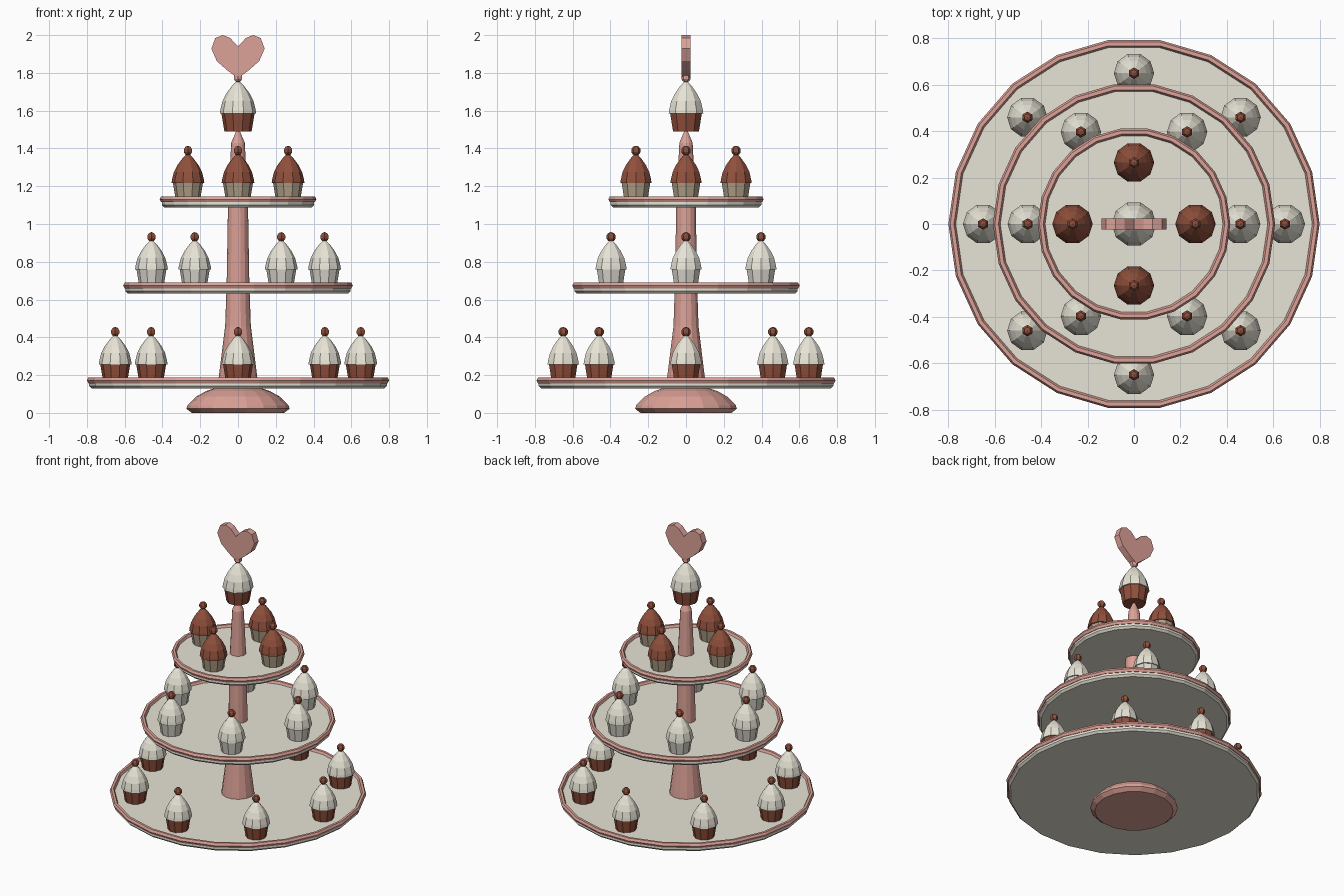
import bpy, bmesh, math

if "Cube" in bpy.data.objects:
    bpy.data.objects.remove(bpy.data.objects["Cube"])


def material(name, r, g, b):
    m = bpy.data.materials.new(name)
    m.diffuse_color = (r, g, b, 1)
    m.use_nodes = True
    m.node_tree.nodes["Principled BSDF"].inputs["Base Color"].default_value = m.diffuse_color
    return m


PINK = material("pink", 0.72, 0.36, 0.31)
CREAM = material("cream", 0.80, 0.77, 0.67)
WHITE = material("white", 0.72, 0.70, 0.63)
TAN = material("tan", 0.45, 0.36, 0.25)
BROWN = material("brown", 0.28, 0.08, 0.045)


def finish(name, bm, mat, loc=(0, 0, 0)):
    bmesh.ops.recalc_face_normals(bm, faces=bm.faces)
    me = bpy.data.meshes.new(name)
    bm.to_mesh(me)
    bm.free()
    me.materials.append(mat)
    ob = bpy.data.objects.new(name, me)
    ob.location = loc
    bpy.context.collection.objects.link(ob)
    return ob


def lathe(name, profile, sides, mat, loc=(0, 0, 0), closed=False):
    """Revolve (radius, z) points about z; open profiles get capped ends."""
    bm = bmesh.new()
    rings = []
    for r, z in profile:
        rings.append([bm.verts.new((r * math.cos(2 * math.pi * i / sides),
                                    r * math.sin(2 * math.pi * i / sides), z))
                      for i in range(sides)])
    pairs = list(zip(rings, rings[1:]))
    if closed:
        pairs.append((rings[-1], rings[0]))
    for a, b in pairs:
        for i in range(sides):
            j = (i + 1) % sides
            bm.faces.new((a[i], a[j], b[j], b[i]))
    if not closed:
        bm.faces.new(rings[0][::-1])
        bm.faces.new(rings[-1])
    return finish(name, bm, mat, loc)


def ball(name, radius, mat, loc):
    bm = bmesh.new()
    bmesh.ops.create_uvsphere(bm, u_segments=6, v_segments=5, radius=radius)
    return finish(name, bm, mat, loc)


def cupcake(name, loc, wrapper, frosting, topping, s=1.0):
    lathe(name + "_wrapper", [(0.065 * s, 0), (0.08 * s, 0.09 * s)], 10, wrapper, loc)
    lathe(name + "_frosting",
          [(0.087 * s, 0.085 * s), (0.084 * s, 0.105 * s), (0.074 * s, 0.145 * s),
           (0.055 * s, 0.182 * s), (0.028 * s, 0.218 * s), (0.008 * s, 0.238 * s)],
          10, frosting, loc)
    ball(name + "_cherry", 0.026, topping, (loc[0], loc[1], loc[2] + 0.257 * s))


# Foot and tapering pole
lathe("foot", [(0.245, 0), (0.273, 0.022), (0.268, 0.04), (0.222, 0.086),
               (0.17, 0.115), (0.12, 0.132)], 18, PINK)
lathe("pole", [(0.108, 0.13), (0.102, 0.19), (0.068, 0.46), (0.06, 0.69),
               (0.053, 1.1), (0.036, 1.43), (0.008, 1.495)], 14, PINK)

# Tiers: outer radius, floor height, cupcake count, ring radius, colours
tiers = [("lower", 0.80, 0.172, 8, 0.65, BROWN, CREAM),
         ("middle", 0.608, 0.674, 6, 0.458, WHITE, CREAM),
         ("upper", 0.415, 1.131, 4, 0.265, TAN, BROWN)]
for name, R, z, count, ring, wrap, frost in tiers:
    lathe(name + "_plate", [(R - 0.025, z - 0.043), (R - 0.012, z - 0.03),
                            (R - 0.012, z)], 22, CREAM)
    rim = [(R - 0.016 + 0.016 * math.cos(k * math.pi / 3),
            z + 0.018 * math.sin(k * math.pi / 3)) for k in range(6)]
    lathe(name + "_rim", rim, 22, PINK, closed=True)
    for i in range(count):
        a = 2 * math.pi * i / count
        cupcake(f"{name}_cupcake_{i + 1}",
                (ring * math.cos(a), ring * math.sin(a), z), wrap, frost, BROWN)

# Top cupcake with heart ornament
cupcake("top_cupcake", (0, 0, 1.49), BROWN, CREAM, PINK, 1.11)
half = [(0.042, 1.985), (0.08, 2.0), (0.12, 1.985), (0.141, 1.928),
        (0.112, 1.862), (0.055, 1.812)]
outline = [(0, 1.94)] + half + [(0, 1.772)] + [(-x, z) for x, z in reversed(half)]
bm = bmesh.new()
face = bm.faces.new([bm.verts.new((x, -0.023, z)) for x, z in outline])
ext = bmesh.ops.extrude_face_region(bm, geom=[face], use_keep_orig=True)
for v in ext["geom"]:
    if isinstance(v, bmesh.types.BMVert):
        v.co.y = 0.023
finish("heart", bm, PINK)
